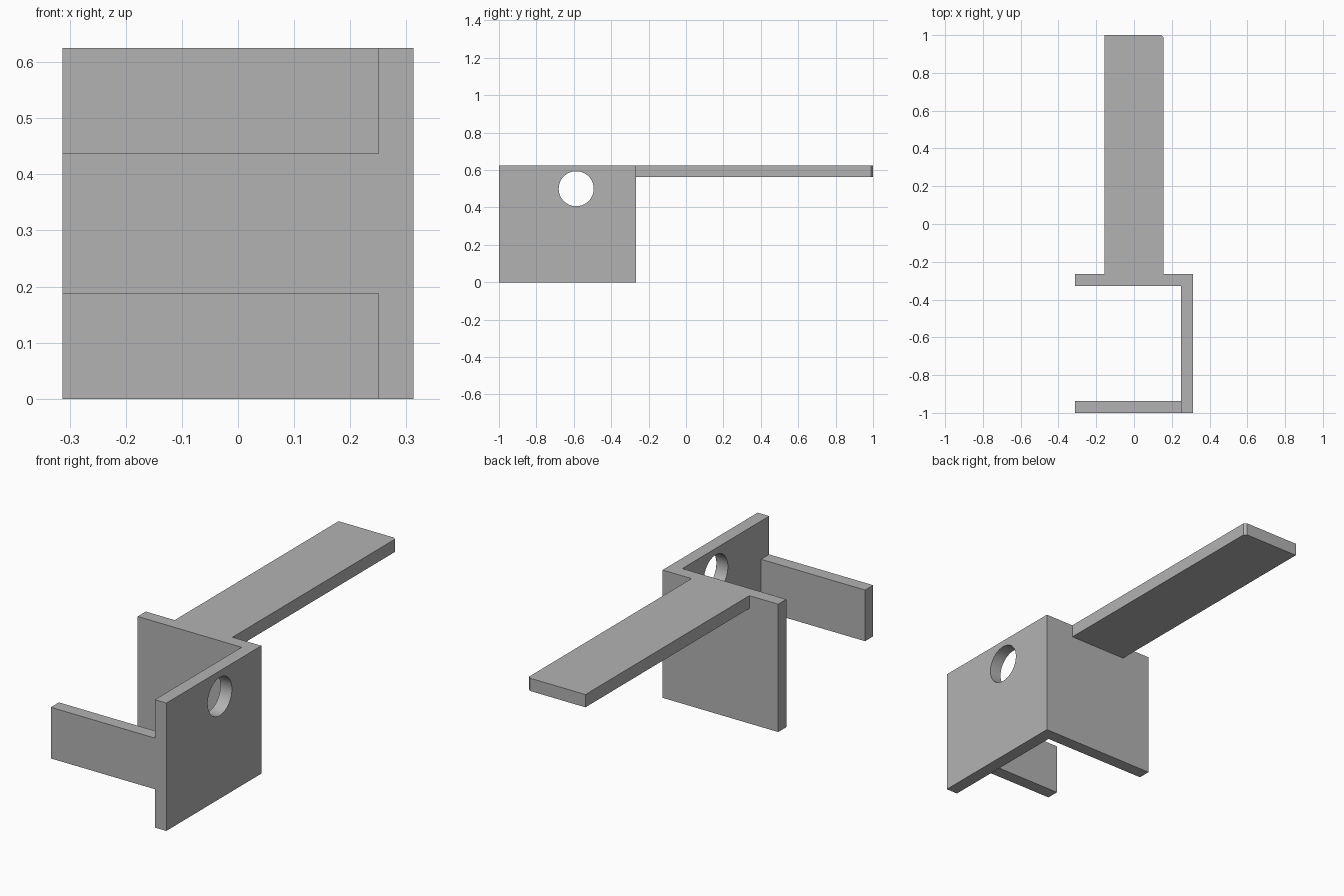
import bpy
import bmesh
from math import radians

if "Cube" in bpy.data.objects:
    bpy.data.objects.remove(bpy.data.objects["Cube"])

HALF = 0.3125           # half width of the bracket
T = 0.0625              # plate thickness
TOP = 2 * HALF
FRONT, BACK, TIP = -1.0, -0.266, 1.0

grey = bpy.data.materials.new("plain grey")
grey.use_nodes = True
colour = (0.45, 0.45, 0.45, 1)
grey.diffuse_color = colour
grey.node_tree.nodes["Principled BSDF"].inputs["Base Color"].default_value = colour


def prism(name, outline, z0, z1):
    """Extrude a plan outline between two heights."""
    bm = bmesh.new()
    face = bm.faces.new([bm.verts.new((x, y, z0)) for x, y in outline])
    new = bmesh.ops.extrude_face_region(bm, geom=[face])["geom"]
    bmesh.ops.translate(bm, vec=(0, 0, z1 - z0),
                        verts=[v for v in new if isinstance(v, bmesh.types.BMVert)])
    bmesh.ops.recalc_face_normals(bm, faces=bm.faces)
    mesh = bpy.data.meshes.new(name)
    bm.to_mesh(mesh)
    bm.free()
    mesh.materials.append(grey)
    obj = bpy.data.objects.new(name, mesh)
    bpy.context.collection.objects.link(obj)
    return obj


def rect(x0, x1, y0, y1):
    return [(x0, y0), (x1, y0), (x1, y1), (x0, y1)]


def activate(obj):
    bpy.ops.object.select_all(action="DESELECT")
    obj.select_set(True)
    bpy.context.view_layer.objects.active = obj


# Side and back plates folded from one L-shaped profile
inner = HALF - T
plates = prism("side_and_back_plates",
               [(inner, FRONT), (HALF, FRONT), (HALF, BACK), (-HALF, BACK),
                (-HALF, BACK - T), (inner, BACK - T)], 0, TOP)

# Round hole through the side plate
bpy.ops.mesh.primitive_cylinder_add(vertices=64, radius=0.0935, depth=4 * T,
                                    location=(HALF - T / 2, -0.587, 0.5),
                                    rotation=(0, radians(90), 0))
cutter = bpy.context.object
cutter.name = "hole_cutter"
cutter.hide_render = True
cutter.data.materials.append(grey)
cut = plates.modifiers.new("hole", "BOOLEAN")
cut.operation, cut.object, cut.solver = "DIFFERENCE", cutter, "EXACT"
activate(plates)
bpy.ops.object.modifier_apply(modifier=cut.name)
bpy.data.objects.remove(cutter)
activate(plates)
bpy.ops.object.shade_smooth_by_angle(angle=radians(30))

# Narrow front strap at mid height
prism("front_strap", rect(-HALF, inner, FRONT, FRONT + T), 0.1875, 0.4375)

# Long flat arm reaching backwards, one tip corner clipped
w, c = HALF / 2, 0.012
prism("rear_arm", [(-w, BACK), (w, BACK), (w, TIP - c), (w - c, TIP), (-w, TIP)],
      TOP - T, TOP)
